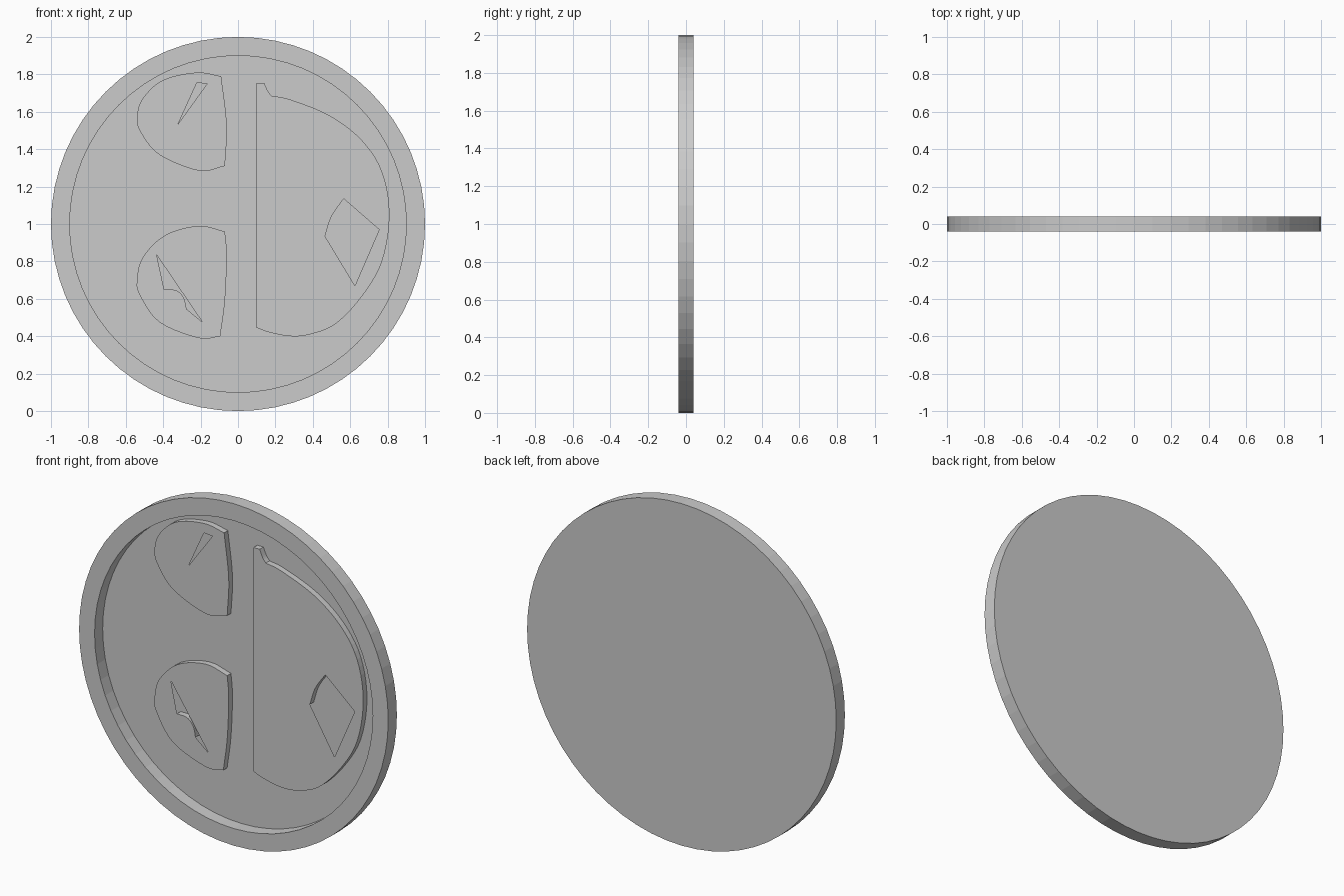
import bpy, bmesh, math
from mathutils import Vector

if "Cube" in bpy.data.objects:
    bpy.data.objects.remove(bpy.data.objects["Cube"])

HALF = 0.04      # half thickness of the disc
FLOOR = 0.035    # recessed floor
TOP = 0.0        # front of the raised panels
SIDES = 64


def finish(bm, name):
    me = bpy.data.meshes.new(name)
    bm.to_mesh(me)
    bm.free()
    ob = bpy.data.objects.new(name, me)
    bpy.context.collection.objects.link(ob)
    return ob


def smooth(pts, steps=5):
    """Catmull-Rom curve through the points; two points stay a straight line."""
    p = [Vector(q) for q in pts]
    if len(p) < 3:
        return p
    p = [2 * p[0] - p[1]] + p + [2 * p[-1] - p[-2]]
    out = []
    for a, b, c, d in zip(p, p[1:], p[2:], p[3:]):
        for i in range(steps):
            t = i / steps
            out.append(0.5 * (2 * b + (c - a) * t + (2 * a - 5 * b + 4 * c - d) * t * t
                              + (3 * b - a - 3 * c + d) * t ** 3))
    return out + [p[-2]]


def loop(bm, pieces, wall_lines):
    """Closed loop from pieces that share end points; returns front edges."""
    pts, walled = [], []
    for piece in pieces:
        s = smooth(piece)[:-1]
        pts += s
        walled += [wall_lines or len(piece) > 2] * len(s)
    front = [bm.verts.new((p.x, TOP, p.y)) for p in pts]
    back = [bm.verts.new((p.x, FLOOR, p.y)) for p in pts]
    edges, n = [], len(pts)
    for i in range(n):
        j = (i + 1) % n
        edges.append(bm.edges.new((front[i], front[j])))
        if walled[i]:
            bm.faces.new((front[j], front[i], back[i], back[j]))
    return edges


def panel(name, outline, hole):
    bm = bmesh.new()
    edges = loop(bm, outline, True) + loop(bm, hole, False)
    bmesh.ops.triangle_fill(bm, edges=edges, use_beauty=True, normal=(0, -1, 0))
    bmesh.ops.delete(bm, geom=[v for v in bm.verts if not v.link_faces], context='VERTS')
    bmesh.ops.recalc_face_normals(bm, faces=bm.faces)
    # keep the front caps facing -y
    caps = [f for f in bm.faces if abs(f.normal.y) > 0.9]
    if sum(f.normal.y * f.calc_area() for f in caps) > 0:
        bmesh.ops.reverse_faces(bm, faces=bm.faces)
    finish(bm, name)


# Disc with raised rim
bm = bmesh.new()
rings = []
for r, y in [(0.9, FLOOR), (0.9, -HALF), (1, -HALF), (1, HALF)]:
    rings.append([bm.verts.new((r * math.cos(2 * math.pi * i / SIDES), y,
                                1 + r * math.sin(2 * math.pi * i / SIDES))) for i in range(SIDES)])
for a, b in zip(rings, rings[1:]):
    for i in range(SIDES):
        j = (i + 1) % SIDES
        bm.faces.new((a[i], a[j], b[j], b[i]))
bm.faces.new(rings[0])
bm.faces.new(rings[-1])
bmesh.ops.recalc_face_normals(bm, faces=bm.faces)
finish(bm, "rimmed_disc")

# Upper left panel with a thin wedge opening
panel("upper_left_panel",
      [[(-.09, 1.79), (-.06, 1.53), (-.07, 1.31)],
       [(-.07, 1.31), (-.21, 1.285), (-.42, 1.37), (-.52, 1.49), (-.54, 1.57),
        (-.51, 1.67), (-.40, 1.77), (-.22, 1.81), (-.09, 1.79)]],
      [[(-.22, 1.755), (-.165, 1.75)], [(-.165, 1.75), (-.32, 1.535)],
       [(-.32, 1.535), (-.22, 1.755)]])

# Lower left panel with a notched sliver opening
panel("lower_left_panel",
      [[(-.07, .96), (-.06, .83), (-.07, .59), (-.095, .40)],
       [(-.095, .40), (-.21, .39), (-.42, .475), (-.525, .62), (-.54, .70),
        (-.51, .82), (-.39, .94), (-.21, .99), (-.07, .96)]],
      [[(-.435, .835), (-.395, .65)],
       [(-.395, .65), (-.33, .645), (-.29, .605), (-.275, .545)],
       [(-.275, .545), (-.19, .475)], [(-.19, .475), (-.435, .835)]])

# Large right panel with a four-sided opening
panel("right_panel",
      [[(.10, .445), (.10, 1.755)], [(.10, 1.755), (.14, 1.755)],
       [(.14, 1.755), (.16, 1.71), (.18, 1.685)],
       [(.18, 1.685), (.28, 1.665), (.49, 1.58), (.66, 1.45), (.77, 1.28), (.81, 1.05),
        (.77, .80), (.66, .61), (.52, .465), (.385, .41), (.28, .40), (.17, .42), (.10, .445)]],
      [[(.565, 1.135), (.755, .97)], [(.755, .97), (.625, .67)],
       [(.625, .67), (.465, .935)], [(.465, .935), (.50, 1.04), (.565, 1.135)]])
